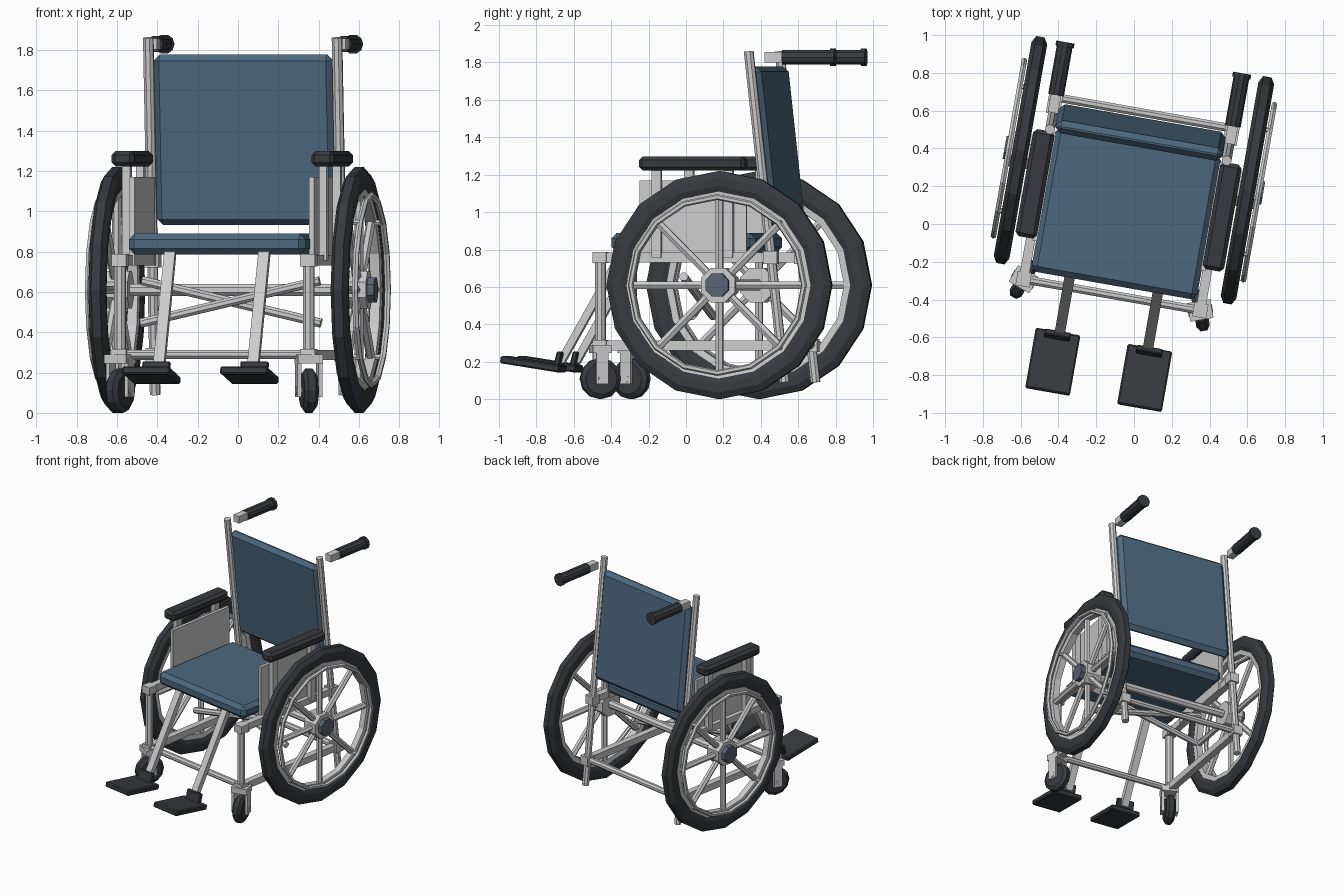
import bpy, bmesh, math
from mathutils import Matrix, Vector

if "Cube" in bpy.data.objects:
    bpy.data.objects.remove(bpy.data.objects["Cube"])

# The whole chair is turned slightly about z
PLACE = Matrix.Translation((-0.049, 0.009, 0)) @ Matrix.Rotation(math.radians(-10), 4, 'Z')


def material(name, rgb):
    m = bpy.data.materials.new(name)
    m.diffuse_color = (*rgb, 1)
    m.use_nodes = True
    m.node_tree.nodes["Principled BSDF"].inputs["Base Color"].default_value = m.diffuse_color
    return m


BLUE = material("blue_fabric", (0.075, 0.14, 0.21))
DARK = material("dark_rubber", (0.04, 0.042, 0.05))
CAP = material("hub_cap_grey", (0.10, 0.125, 0.165))


def finish(name, bm, mat=None, local=Matrix()):
    bmesh.ops.recalc_face_normals(bm, faces=bm.faces)
    bm.transform(PLACE @ local)
    me = bpy.data.meshes.new(name)
    bm.to_mesh(me)
    bm.free()
    ob = bpy.data.objects.new(name, me)
    bpy.context.collection.objects.link(ob)
    if mat:
        me.materials.append(mat)
    return ob


def box(name, center, size, mat=None, bevel=0, tilt=0, local=Matrix()):
    bm = bmesh.new()
    bmesh.ops.create_cube(bm, size=1, matrix=Matrix.Diagonal((*size, 1)))
    if bevel:
        bmesh.ops.bevel(bm, geom=bm.edges[:], offset=bevel, segments=1, affect='EDGES')
    m = Matrix.Translation(center) @ Matrix.Rotation(tilt, 4, 'X')
    return finish(name, bm, mat, local @ m)


def rod(name, a, b, r, sides=8, mat=None, local=Matrix()):
    a, b = Vector(a), Vector(b)
    bm = bmesh.new()
    bmesh.ops.create_cone(bm, cap_ends=True, segments=sides, radius1=r, radius2=r, depth=(b - a).length)
    bm.transform(Matrix.Rotation(math.pi / sides, 4, 'Z'))
    m = Matrix.Translation((a + b) / 2) @ (b - a).to_track_quat('Z', 'Y').to_matrix().to_4x4()
    return finish(name, bm, mat, local @ m)


def ring(name, center, profile, sides, mat=None, local=Matrix()):
    """Sweep a closed (radius, x) profile around the x axis."""
    bm = bmesh.new()
    loops = []
    for i in range(sides):
        t = 2 * math.pi * i / sides
        loops.append([bm.verts.new((x, r * math.cos(t), r * math.sin(t))) for r, x in profile])
    n = len(profile)
    for i in range(sides):
        p, q = loops[i], loops[(i + 1) % sides]
        for j in range(n):
            k = (j + 1) % n
            bm.faces.new((p[j], p[k], q[k], q[j]))
    return finish(name, bm, mat, local @ Matrix.Translation(center))


def pole_y(z):
    return 0.61 - 0.195 * (z - 0.09) / 1.77


LEAN = math.atan(0.195 / 1.77)
AX_Y, AX_Z = 0.28, 0.61

# Upholstery
box("seat", (0, 0.05, 0.837), (0.89, 0.78, 0.105), BLUE, 0.03)
box("backrest", (0, pole_y(1.355) + 0.012, 1.355), (0.90, 0.07, 0.85), BLUE, 0.03, LEAN)

for s, side in ((-1, "left"), (1, "right")):
    u = s * 0.475
    # Frame tubes
    rod(f"back_pole_{side}", (u, pole_y(0.09), 0.09), (u, pole_y(1.86), 1.86), 0.027)
    rod(f"front_post_{side}", (u, -0.39, 0.26), (u, -0.39, 0.78), 0.03)
    box(f"upper_rail_{side}", (u, 0.07, 0.757), (0.05, 0.95, 0.052))
    box(f"lower_rail_{side}", (u, 0.10, 0.287), (0.05, 0.99, 0.052))
    for z in (0.757, 0.287):
        box(f"front_joint_{side}", (u, -0.39, z), (0.075, 0.075, 0.06))
        box(f"rear_joint_{side}", (u, pole_y(z), z), (0.075, 0.075, 0.07))

    # Push handles
    box(f"handle_stub_{side}", (u, 0.56, 1.828), (0.055, 0.11, 0.055))
    rod(f"handle_grip_{side}", (u, 0.60, 1.828), (u, 0.87, 1.828), 0.042, 10, DARK)
    rod(f"grip_end_{side}", (u, 0.86, 1.828), (u, 0.885, 1.828), 0.049, 10, DARK)

    # Armrest
    box(f"armrest_pad_{side}", (s * 0.503, 0.118, 1.26), (0.115, 0.575, 0.075), DARK, 0.02)
    for y in (-0.08, 0.31):
        box(f"armrest_post_{side}", (s * 0.495, y, 0.99), (0.04, 0.05, 0.47))
    box(f"side_guard_{side}", (s * 0.452, 0.11, 0.95), (0.025, 0.58, 0.44))

    # Main wheel
    c = (s * 0.61, AX_Y, AX_Z)
    ring(f"tyre_{side}", c, [(0.50, -0.03), (0.53, -0.042), (0.575, -0.042), (0.61, -0.022),
                             (0.61, 0.022), (0.575, 0.042), (0.53, 0.042), (0.50, 0.03)], 16, DARK)
    ring(f"rim_{side}", c, [(0.465, -0.025), (0.51, -0.03), (0.51, 0.03), (0.465, 0.025)], 16)
    ring(f"hand_rim_{side}", (s * 0.672, AX_Y, AX_Z),
         [(0.455, 0), (0.462, -0.014), (0.478, -0.014), (0.486, 0), (0.478, 0.014), (0.462, 0.014)], 16)
    for i in range(8):
        t = math.pi * i / 4
        d = Vector((0, math.cos(t), math.sin(t)))
        rod(f"spoke_{side}", Vector(c) + d * 0.07, Vector(c) + d * 0.48, 0.023, 6)
        if i % 2:
            p = Vector(c) + d * 0.472
            rod(f"hand_rim_clip_{side}", p, p + Vector((s * 0.065, 0, 0)), 0.014, 6)
    rod(f"hub_{side}", (s * 0.54, AX_Y, AX_Z), (s * 0.66, AX_Y, AX_Z), 0.10)
    rod(f"hub_cap_{side}", (s * 0.65, AX_Y, AX_Z), (s * 0.695, AX_Y, AX_Z), 0.067, 8, CAP)

    # Swivelled castor
    sw = Matrix.Translation((u, -0.39, 0)) @ Matrix.Rotation(math.radians(20 * s), 4, 'Z')
    box(f"castor_block_{side}", (0, 0, 0.268), (0.125, 0.10, 0.045), local=sw)
    for k in (-1, 1):
        box(f"castor_fork_{side}", (k * 0.053, 0, 0.175), (0.02, 0.065, 0.19), local=sw)
    ring(f"castor_wheel_{side}", (0, 0, 0.11), [(0.02, -0.036), (0.085, -0.036), (0.11, -0.018),
                                                (0.11, 0.018), (0.085, 0.036), (0.02, 0.036)], 12, DARK, sw)
    rod(f"castor_axle_{side}", (-0.066, 0, 0.11), (0.066, 0, 0.11), 0.022, local=sw)

    # Leg rest and foot plate
    f = s * 0.237
    a, b = Vector((f, -0.31, 0.79)), Vector((f, -0.645, 0.20))
    box(f"leg_rest_{side}", (a + b) / 2, (0.055, 0.04, (a - b).length), tilt=-math.atan2(0.335, 0.59))
    box(f"foot_plate_{side}", (s * 0.247, -0.793, 0.187), (0.24, 0.325, 0.04), DARK, 0.008, math.radians(-9))
    box(f"heel_plate_{side}", (s * 0.247, -0.65, 0.215), (0.14, 0.03, 0.08), DARK, 0.006, math.radians(-15))

    # Folding cross brace
    y = 0.08 + 0.022 * s
    rod("cross_brace", (-0.45, y, 0.55 + s * 0.105), (0.45, y, 0.55 - s * 0.105), 0.024)

# Cross bars and axle
rod("front_cross_bar", (-0.475, -0.39, 0.29), (0.475, -0.39, 0.29), 0.024)
rod("rear_cross_bar", (-0.475, pole_y(0.29), 0.29), (0.475, pole_y(0.29), 0.29), 0.024)
rod("axle", (-0.6, AX_Y, AX_Z), (0.6, AX_Y, AX_Z), 0.032)
